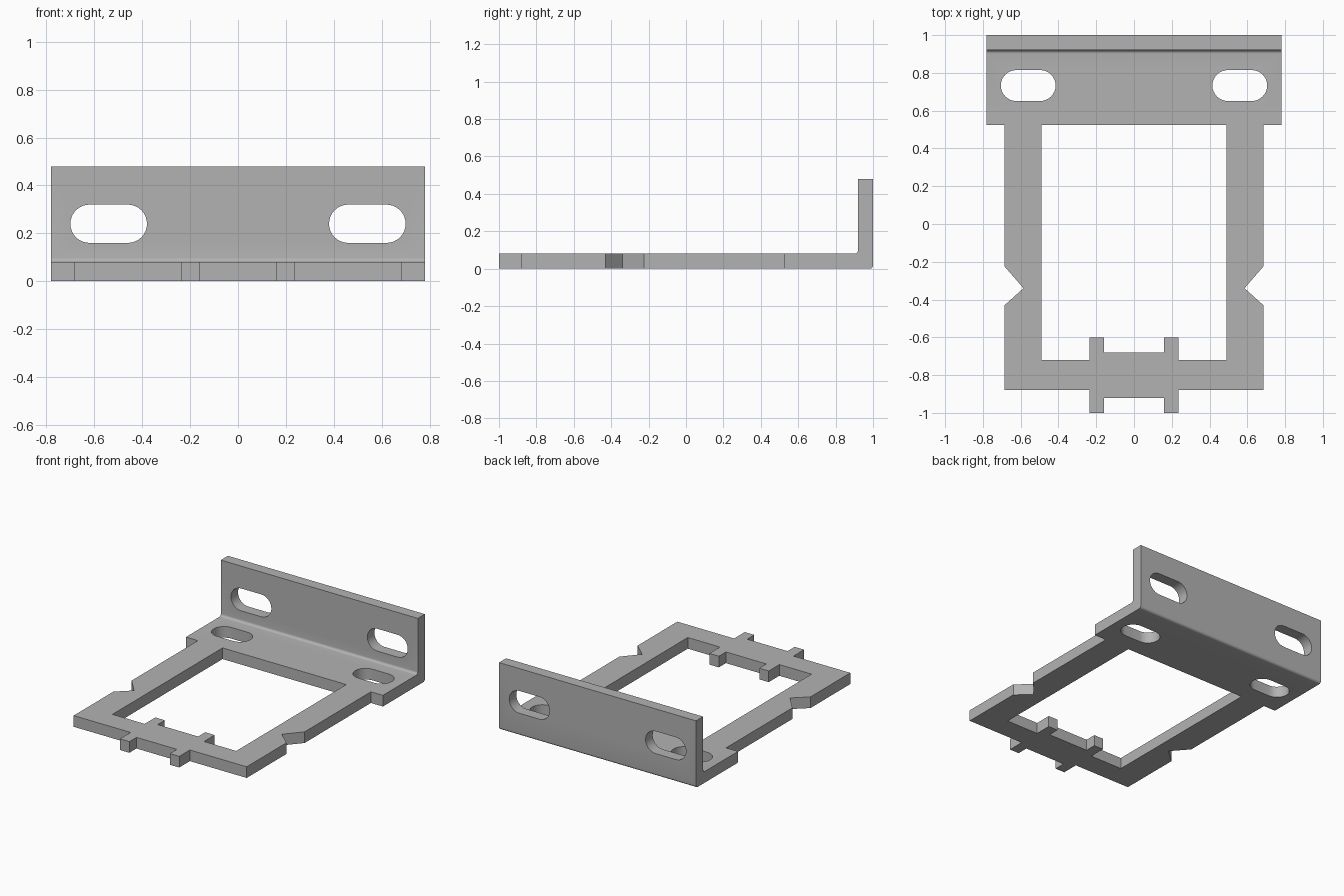
import bpy, bmesh, math
from mathutils import Vector

cube = bpy.data.objects.get("Cube")
if cube:
    bpy.data.objects.remove(cube, do_unlink=True)

THICK = 0.08
steel = bpy.data.materials.new("plain grey")
steel.use_nodes = True
grey = (0.45, 0.45, 0.45, 1)
steel.diffuse_color = grey
steel.node_tree.nodes["Principled BSDF"].inputs["Base Color"].default_value = grey


def prism(name, points, depth):
    """Extrude a closed 3D outline along the depth vector."""
    bm = bmesh.new()
    face = bm.faces.new([bm.verts.new(p) for p in points])
    top = bmesh.ops.extrude_face_region(bm, geom=[face])
    moved = [v for v in top["geom"] if isinstance(v, bmesh.types.BMVert)]
    bmesh.ops.translate(bm, verts=moved, vec=Vector(depth))
    bmesh.ops.recalc_face_normals(bm, faces=bm.faces)
    mesh = bpy.data.meshes.new(name)
    bm.to_mesh(mesh)
    bm.free()
    mesh.materials.append(steel)
    obj = bpy.data.objects.new(name, mesh)
    bpy.context.collection.objects.link(obj)
    return obj


def arc(cx, cy, r, start, end, steps):
    angles = [math.radians(start + (end - start) * i / steps) for i in range(steps + 1)]
    return [(cx + r * math.cos(a), cy + r * math.sin(a)) for a in angles]


def slot(cx, cy, length, r):
    half = length / 2 - r
    return arc(cx + half, cy, r, -90, 90, 16) + arc(cx - half, cy, r, 90, 270, 16)


def mirrored(half):
    return half + [(-x, y) for x, y in reversed(half)]


def plan_prism(name, outline):
    return prism(name, [(x, y, -0.2) for x, y in outline], (0, 0, 1))


def cut(target, cutter, operation):
    cutter.hide_render = True
    mod = target.modifiers.new(cutter.name, "BOOLEAN")
    mod.object, mod.operation, mod.solver = cutter, operation, "EXACT"
    bpy.context.view_layer.objects.active = target
    bpy.ops.object.modifier_apply(modifier=mod.name)
    bpy.data.objects.remove(cutter, do_unlink=True)


# Bent sheet: L section with a rounded inner and outer bend
bend = 0.018
section = [(-1.1, 0)] + arc(1 - bend, bend, bend, -90, 0, 6)
section += [(1, 0.48), (1 - THICK, 0.48)]
section += arc(1 - THICK - bend, THICK + bend, bend, 0, -90, 6) + [(-1.1, THICK)]
bracket = prism("mounting_bracket", [(-0.9, y, z) for y, z in section], (1.8, 0, 0))

# Outer outline with front tabs, side notches and wide rear flange
outer = [(0.16, -0.92), (0.16, -1), (0.235, -1), (0.235, -0.88), (0.685, -0.88),
         (0.685, -0.43), (0.585, -0.34), (0.685, -0.225), (0.685, 0.525),
         (0.78, 0.525), (0.78, 1.1)]
cut(bracket, plan_prism("outline_cutter", mirrored(outer)), "INTERSECT")

# Window with inner tabs
inner = [(0.16, -0.68), (0.16, -0.6), (0.235, -0.6), (0.235, -0.72),
         (0.49, -0.72), (0.49, 0.525)]
cut(bracket, plan_prism("window_cutter", mirrored(inner)), "DIFFERENCE")

# Paired slots through the base and the upright wall
for side in (-1, 1):
    base_slot = slot(side * 0.56, 0.733, 0.29, 0.082)
    cut(bracket, plan_prism("base_slot_cutter", base_slot), "DIFFERENCE")
    wall_slot = [(x, 0.85, z) for x, z in slot(side * 0.54, 0.24, 0.32, 0.08)]
    cut(bracket, prism("wall_slot_cutter", wall_slot, (0, 0.3, 0)), "DIFFERENCE")

bpy.ops.object.select_all(action="DESELECT")
bracket.select_set(True)
bpy.context.view_layer.objects.active = bracket
bpy.ops.object.shade_smooth_by_angle(angle=math.radians(30))
